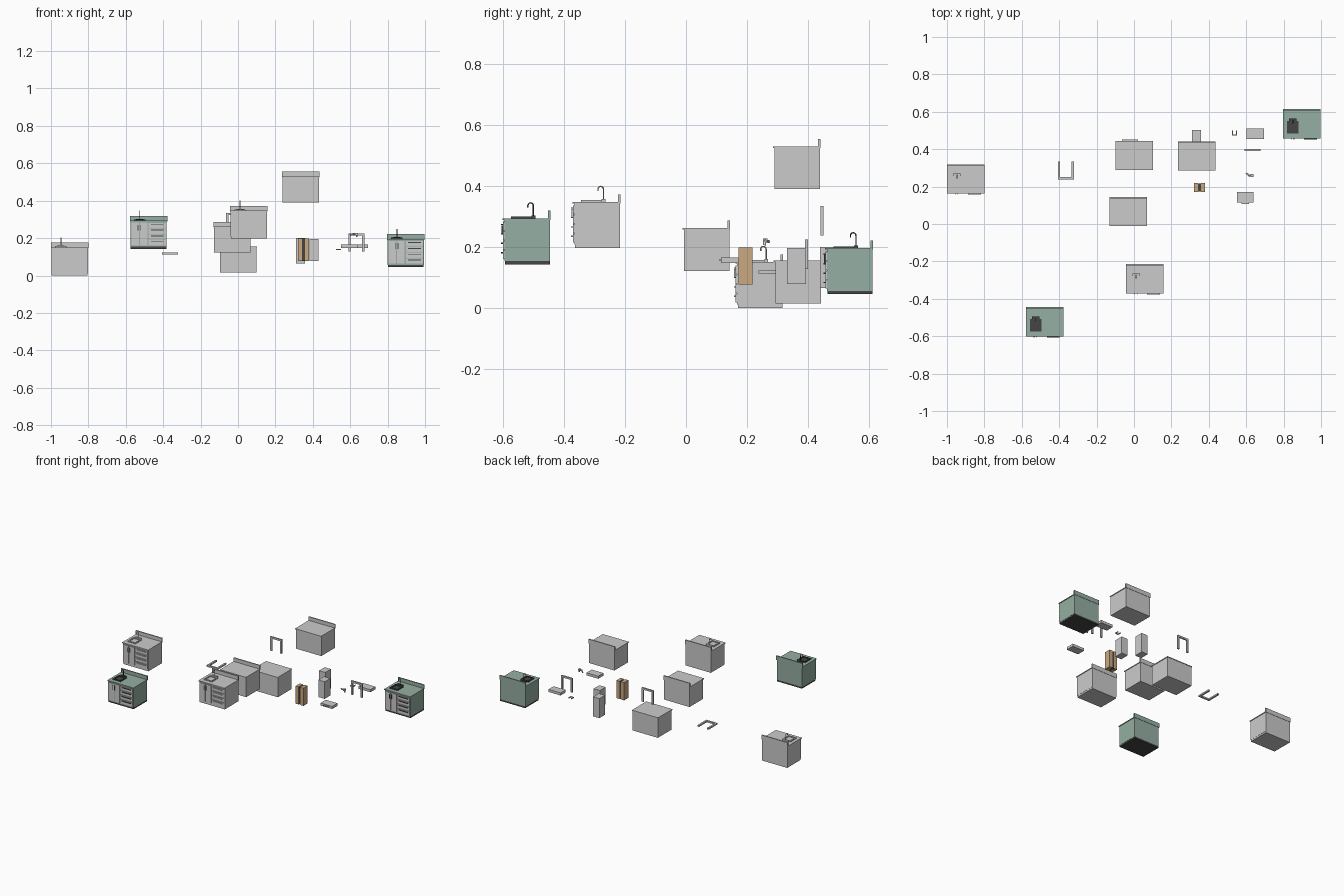
import bpy
from math import pi, sin, cos

if "Cube" in bpy.data.objects:
    bpy.data.objects.remove(bpy.data.objects["Cube"])


def mat(name, rgb):
    m = bpy.data.materials.new(name)
    m.diffuse_color = (*rgb, 1)
    m.use_nodes = True
    m.node_tree.nodes["Principled BSDF"].inputs["Base Color"].default_value = m.diffuse_color
    return m


GREEN = mat("sage", (0.30, 0.43, 0.36))
DARK = mat("charcoal", (0.06, 0.06, 0.06))
TAN = mat("wood", (0.60, 0.40, 0.22))


def mesh(name, verts, faces, m=None):
    me = bpy.data.meshes.new(name)
    me.from_pydata(verts, [], faces)
    ob = bpy.data.objects.new(name, me)
    bpy.context.collection.objects.link(ob)
    if m:
        me.materials.append(m)
    return ob


def box(name, x, y, z, m=None):
    """Box from (min, max) pairs."""
    v = [(a, b, c) for a in x for b in y for c in z]
    f = [(0, 1, 3, 2), (4, 6, 7, 5), (0, 4, 5, 1), (2, 3, 7, 6), (0, 2, 6, 4), (1, 5, 7, 3)]
    return mesh(name, v, f, m)


def tube(name, pts, r, m=None):
    """Round pipe along a path."""
    cu = bpy.data.curves.new(name, 'CURVE')
    cu.dimensions = '3D'
    cu.bevel_depth, cu.bevel_resolution, cu.use_fill_caps = r, 2, True
    sp = cu.splines.new('POLY')
    sp.points.add(len(pts) - 1)
    for p, c in zip(sp.points, pts):
        p.co = (*c, 1)
    ob = bpy.data.objects.new(name, cu)
    bpy.context.collection.objects.link(ob)
    if m:
        cu.materials.append(m)
    return ob


def carcass(name, x, y, z, m=None, splash=True):
    """Plain base cabinet 0.2 wide with counter and optional backsplash."""
    box(name + "_body", (x + .003, x + .197), (y + .006, y + .155), (z, z + .135), m)
    box(name + "_counter", (x, x + .2), (y, y + .157), (z + .135, z + .14), m)
    if splash:
        box(name + "_backsplash", (x, x + .2), (y + .149, y + .157), (z + .14, z + .165), m)


def sink(name, x, y, z, m=None):
    """Raised rim with a sunken basin and a swan-neck tap."""
    x0, x1, y0, y1 = x + .022, x + .083, y + .028, y + .095
    o = [(x0, y0), (x1, y0), (x1, y1), (x0, y1)]
    t = .008
    i = [(x0 + t, y0 + t), (x1 - t, y0 + t), (x1 - t, y1 - t), (x0 + t, y1 - t)]
    v = [(*p, z) for p in o] + [(*p, z + .006) for p in o]
    v += [(*p, z + .006) for p in i] + [(*p, z + .001) for p in i]
    f = [(k + a, k + (a + 1) % 4, k + 4 + (a + 1) % 4, k + 4 + a)
         for k in (0, 4, 8) for a in range(4)]
    mesh(name + "_sink", v, f + [(12, 13, 14, 15)], m)
    xm = x + .053
    box(name + "_tap_base", (xm - .02, xm + .02), (y1, y1 + .013), (z, z + .009), m)
    arc = [(xm, y1 - .003 + .009 * cos(a * pi / 6), z + .042 + .009 * sin(a * pi / 6)) for a in range(7)]
    tube(name + "_tap", [(xm, y1 + .006, z + .005)] + arc + [(xm, y1 - .012, z + .036)], .0022, m)


def cabinet(name, x, y, z, m=None, dark=None):
    """Full cabinet: carcass, sink, toe kick, two doors and four drawers."""
    carcass(name, x, y, z + .003, m)
    sink(name, x, y, z + .143, dark)
    box(name + "_toe_kick", (x + .004, x + .196), (y + .008, y + .155), (z - .008, z + .003), dark)
    for k in range(2):
        a = x + .008 + k * .045
        box(f"{name}_door_{k}", (a, a + .041), (y + .001, y + .006), (z + .01, z + .132))
        h = a + (.034 if k == 0 else .004)
        box(f"{name}_door_handle_{k}", (h, h + .003), (y - .004, y + .001), (z + .09, z + .12), DARK if dark else None)
    for k in range(4):
        b = z + .01 + k * .031
        box(f"{name}_drawer_{k}", (x + .1, x + .193), (y + .001, y + .006), (b, b + .028))
        box(f"{name}_drawer_handle_{k}", (x + .112, x + .181), (y - .005, y + .001),
            (b + .018, b + .022), DARK if dark else None)


def u_frame(name, x, y, z, flat=False):
    """U-shaped leg frame, upright or lying flat."""
    w, h, t, d = .085, .097, .012, .01
    for part, a, b in (("left", (0, t), (0, h - t)), ("right", (w - t, w), (0, h - t)), ("bar", (0, w), (h - t, h))):
        xs = (x + a[0], x + a[1])
        if flat:
            box(f"{name}_{part}", xs, (y + h - b[1], y + h - b[0]), (z, z + d))
        else:
            box(f"{name}_{part}", xs, (y, y + d), (z + b[0], z + b[1]))


# complete cabinets
cabinet("left_cabinet", -1.0, .162, .008)
cabinet("green_cabinet_front", -.578, -.602, .151, GREEN, DARK)
cabinet("green_cabinet_right", .797, .457, .053, GREEN, DARK)
cabinet("centre_cabinet", -.042, -.372, .205)

# bare carcasses
carcass("high_carcass", .236, .285, .39)
carcass("middle_carcass", -.13, -.012, .122)
carcass("low_carcass", -.098, .288, .015, splash=False)

# U frames
u_frame("flat_frame", -.407, .238, .113, flat=True)
u_frame("tall_frame", -.063, .442, .238)
u_frame("right_frame", .59, .39, .128)

# door blocks
for k, px in enumerate((.32, .357)):
    box(f"wood_panel_{k}", (px, px + .023), (.172, .218), (.077, .199), TAN)
box("wood_panel_core", (.343, .357), (.174, .216), (.079, .197), DARK)
box("rear_block", (.311, .359), (.44, .502), (.065, .2))
box("side_block", (.382, .43), (.332, .394), (.078, .196))

# drawer boxes
box("front_drawer_box", (.55, .64), (.115, .172), (.147, .165))
box("front_drawer_handle", (.575, .615), (.108, .115), (.155, .159))
box("rear_drawer_box", (.602, .694), (.455, .51), (.147, .165))

# loose pull handle
for n, hx, hy in (("left", (.525, .53), (.475, .5)), ("right", (.545, .55), (.475, .5)), ("bar", (.525, .55), (.473, .478))):
    box("pull_" + n, hx, hy, (.137, .143))

# loose tap
tube("tap_pipe", [(.6, .272, .217), (.615, .26, .222), (.635, .26, .222), (.635, .257, .206)], .005)
box("tap_knob", (.625, .638), (.252, .268), (.217, .228))
